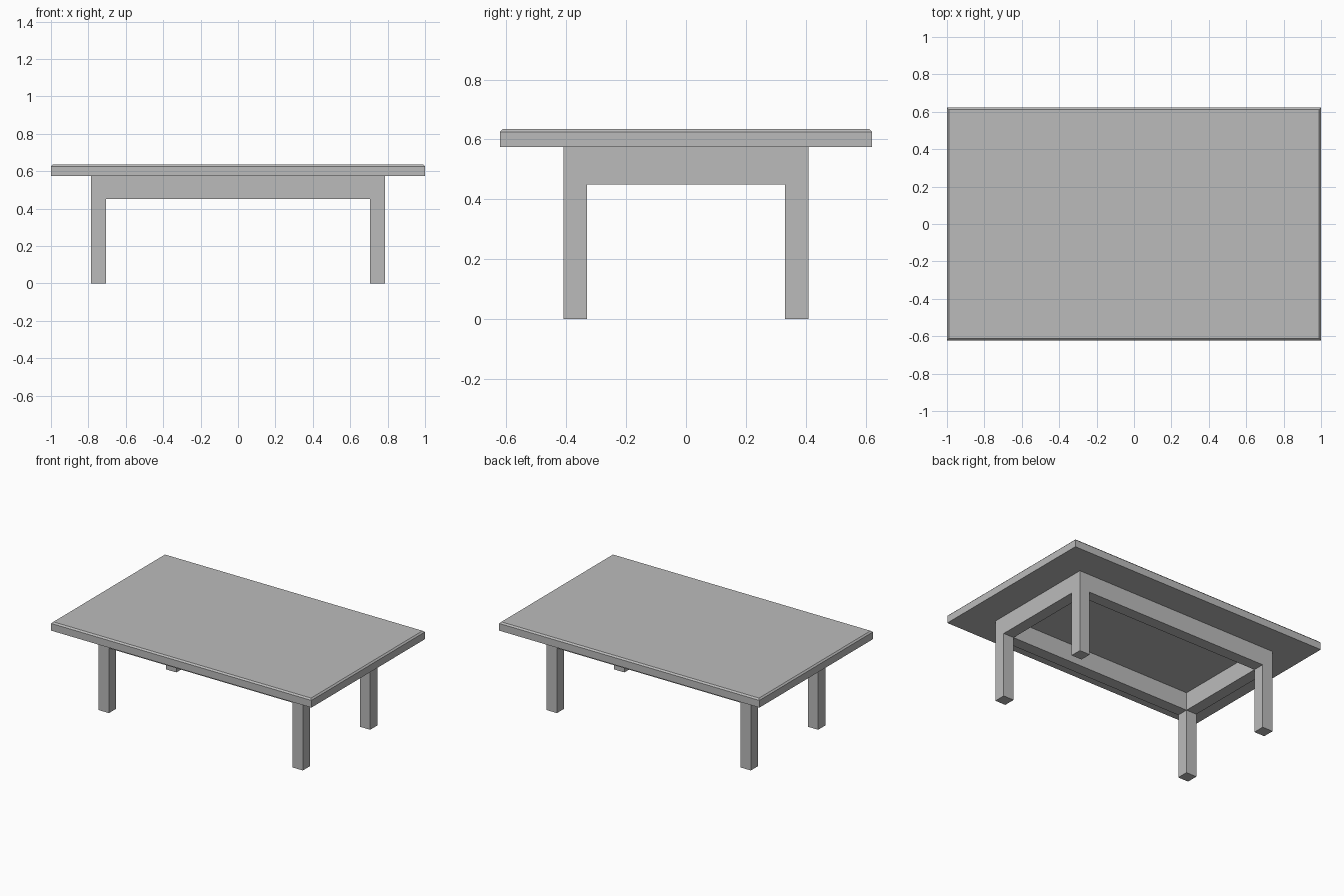
import bpy
import bmesh

# Remove the default object
if "Cube" in bpy.data.objects:
    bpy.data.objects.remove(bpy.data.objects["Cube"], do_unlink=True)

# Single grey finish
GREY = (0.5, 0.5, 0.5, 1.0)
grey = bpy.data.materials.new("plain grey")
grey.use_nodes = True
grey.diffuse_color = GREY
grey.node_tree.nodes["Principled BSDF"].inputs["Base Color"].default_value = GREY

# Main dimensions
TOP_X, TOP_Y = 1.0, 0.622          # half sizes of the table top
TOP_LOW, TOP_HIGH = 0.575, 0.635   # underside and upper surface
CHAMFER = 0.01
LEG = 0.08                         # leg and apron thickness
LEG_X, LEG_Y = 0.745, 0.37         # leg centres
APRON_LOW = 0.45


def box(name, low, high, chamfer=0.0):
    """Flat-shaded box between two corners, with optional chamfered top rim."""
    bm = bmesh.new()
    bmesh.ops.create_cube(bm, size=1.0)
    for v in bm.verts:
        v.co = [(a + b) / 2 + c * (b - a) for a, b, c in zip(low, high, v.co)]
    if chamfer:
        rim = [e for e in bm.edges if all(v.co.z > high[2] - chamfer for v in e.verts)]
        bmesh.ops.bevel(bm, geom=rim, offset=chamfer, segments=1, affect='EDGES')
    mesh = bpy.data.meshes.new(name)
    bm.to_mesh(mesh)
    bm.free()
    mesh.materials.append(grey)
    obj = bpy.data.objects.new(name, mesh)
    bpy.context.collection.objects.link(obj)
    return obj


# Table top
box("table_top", (-TOP_X, -TOP_Y, TOP_LOW), (TOP_X, TOP_Y, TOP_HIGH), CHAMFER)

# Four square legs
h = LEG / 2
for side, sx in (("right", -1), ("left", 1)):
    for end, sy in (("front", -1), ("back", 1)):
        x, y = sx * LEG_X, sy * LEG_Y
        box(f"{end}_{side}_leg", (x - h, y - h, 0), (x + h, y + h, TOP_LOW))

# Aprons between the legs, flush with their faces
for end, sy in (("front", -1), ("back", 1)):
    y = sy * LEG_Y
    box(f"{end}_apron", (h - LEG_X, y - h, APRON_LOW), (LEG_X - h, y + h, TOP_LOW))
for side, sx in (("right", -1), ("left", 1)):
    x = sx * LEG_X
    box(f"{side}_apron", (x - h, h - LEG_Y, APRON_LOW), (x + h, LEG_Y - h, TOP_LOW))
